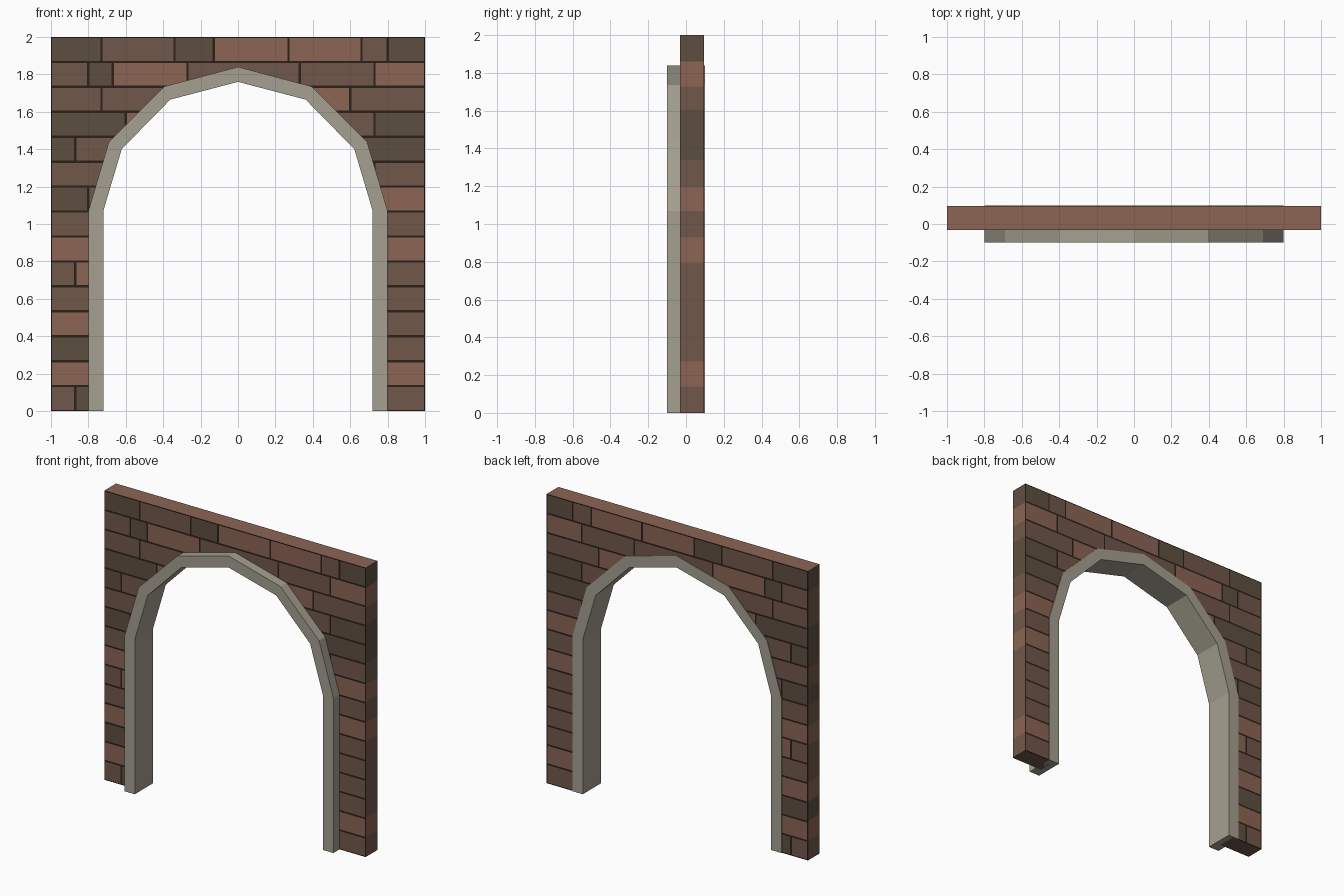
import bpy, bmesh

if "Cube" in bpy.data.objects:
    bpy.data.objects.remove(bpy.data.objects["Cube"])

ROW = 2 / 15      # brick course height
GAP = 0.006       # half width of a mortar joint


def material(name, rgb):
    lin = [(c / 255) ** 2.2 for c in rgb]
    m = bpy.data.materials.new(name)
    m.diffuse_color = (*lin, 1)
    m.use_nodes = True
    m.node_tree.nodes["Principled BSDF"].inputs["Base Color"].default_value = m.diffuse_color
    return m


def make_object(name, bm, mats):
    bmesh.ops.recalc_face_normals(bm, faces=bm.faces)
    me = bpy.data.meshes.new(name)
    bm.to_mesh(me)
    bm.free()
    for m in mats:
        me.materials.append(m)
    ob = bpy.data.objects.new(name, me)
    bpy.context.collection.objects.link(ob)
    return ob


def thicken(bm, depth):
    res = bmesh.ops.extrude_face_region(bm, geom=bm.faces[:], use_keep_orig=True)
    verts = [g for g in res["geom"] if isinstance(g, bmesh.types.BMVert)]
    bmesh.ops.translate(bm, verts=verts, vec=(0, depth, 0))


# Brick courses from the bottom up: joint positions, then brick tones
COURSES = [
    ([-.87, 0], "MDM"), ([0], "RR"), ([0], "DM"), ([0], "RM"), ([0], "MM"),
    ([-.87, 0], "MRM"), ([0], "RR"), ([0], "MM"), ([-.8, 0], "DMR"),
    ([0, .73], "MRM"), ([-.87, 0], "DMD"), ([-.6, 0, .73], "DRMD"),
    ([-.73, -.4, .2, .6], "MMDRM"), ([-.8, -.67, -.27, .33, .73], "MDRMMR"),
    ([-.73, -.34, -.13, .27, .66, .8], "DMDRRMD"),
]


def tone(x, z, joints=True):
    row = min(14, max(0, int(z / ROW)))
    cuts, tones = COURSES[row]
    if joints:
        near_z = min(z - row * ROW, (row + 1) * ROW - z) < GAP
        if near_z or any(abs(x - c) < GAP for c in cuts + [-1, 1]):
            return 3
    return "DMR".index(tones[sum(x > c for c in cuts)])


# Arch outline, right half from the floor to the peak
OUTER = [(.8, 0), (.8, 1.07), (.69, 1.44), (.395, 1.735), (0, 1.84)]
INNER = [(.72, 0), (.72, 1.07), (.622, 1.4), (.362, 1.665), (0, 1.76)]
HOLE = [((a + c) / 2, (b + d) / 2) for (a, b), (c, d) in zip(OUTER, INNER)]

# Wall: flat sheet around the opening, cut into bricks and mortar, then thickened
bm = bmesh.new()


def sheet(points, y):
    bm.faces.new([bm.verts.new((x, y, z)) for x, z in points])


FRONT = -.033
for s in (1, -1):
    for (x0, z0), (x1, z1) in zip(HOLE, HOLE[1:]):
        sheet([(s, z0), (s * x0, z0), (s * x1, z1), (s, z1)], FRONT)
peak = HOLE[-1][1]
sheet([(1, peak), (0, peak), (-1, peak), (-1, 2), (1, 2)], FRONT)
bmesh.ops.remove_doubles(bm, verts=bm.verts, dist=1e-5)


def cut(faces, co, no):
    geom = set(faces)
    for f in faces:
        geom.update(f.edges)
        geom.update(f.verts)
    bmesh.ops.bisect_plane(bm, geom=list(geom), dist=1e-5, plane_co=co, plane_no=no)


for i in range(16):
    for d in (-GAP, GAP):
        if 0 < i * ROW + d < 2:
            cut(bm.faces[:], (0, 0, i * ROW + d), (0, 0, 1))
for i, (cuts, _) in enumerate(COURSES):
    for c in cuts + [-1, 1]:
        for d in (-GAP, GAP):
            if abs(c + d) < 1:
                row = [f for f in bm.faces
                       if i * ROW + GAP < f.calc_center_median().z < (i + 1) * ROW - GAP]
                cut(row, (c + d, 0, 0), (1, 0, 0))
thicken(bm, .128)
bmesh.ops.recalc_face_normals(bm, faces=bm.faces)
for f in bm.faces:
    p = f.calc_center_median()
    f.material_index = tone(p.x, p.z, joints=abs(f.normal.y) > .5)
make_object("brick_wall", bm, [
    material("dark_brick", (94, 80, 66)), material("brown_brick", (113, 88, 76)),
    material("red_brick", (138, 101, 85)), material("mortar", (48, 37, 31))])

# Stone arch frame: faceted band standing proud of the wall
bm = bmesh.new()
for s in (1, -1):
    for k in range(4):
        quad = [OUTER[k], OUTER[k + 1], INNER[k + 1], INNER[k]]
        sheet([(s * x, z) for x, z in quad], -.1)
bmesh.ops.remove_doubles(bm, verts=bm.verts, dist=1e-5)
thicken(bm, .2)
make_object("arch_frame", bm, [material("stone", (163, 158, 143))])
